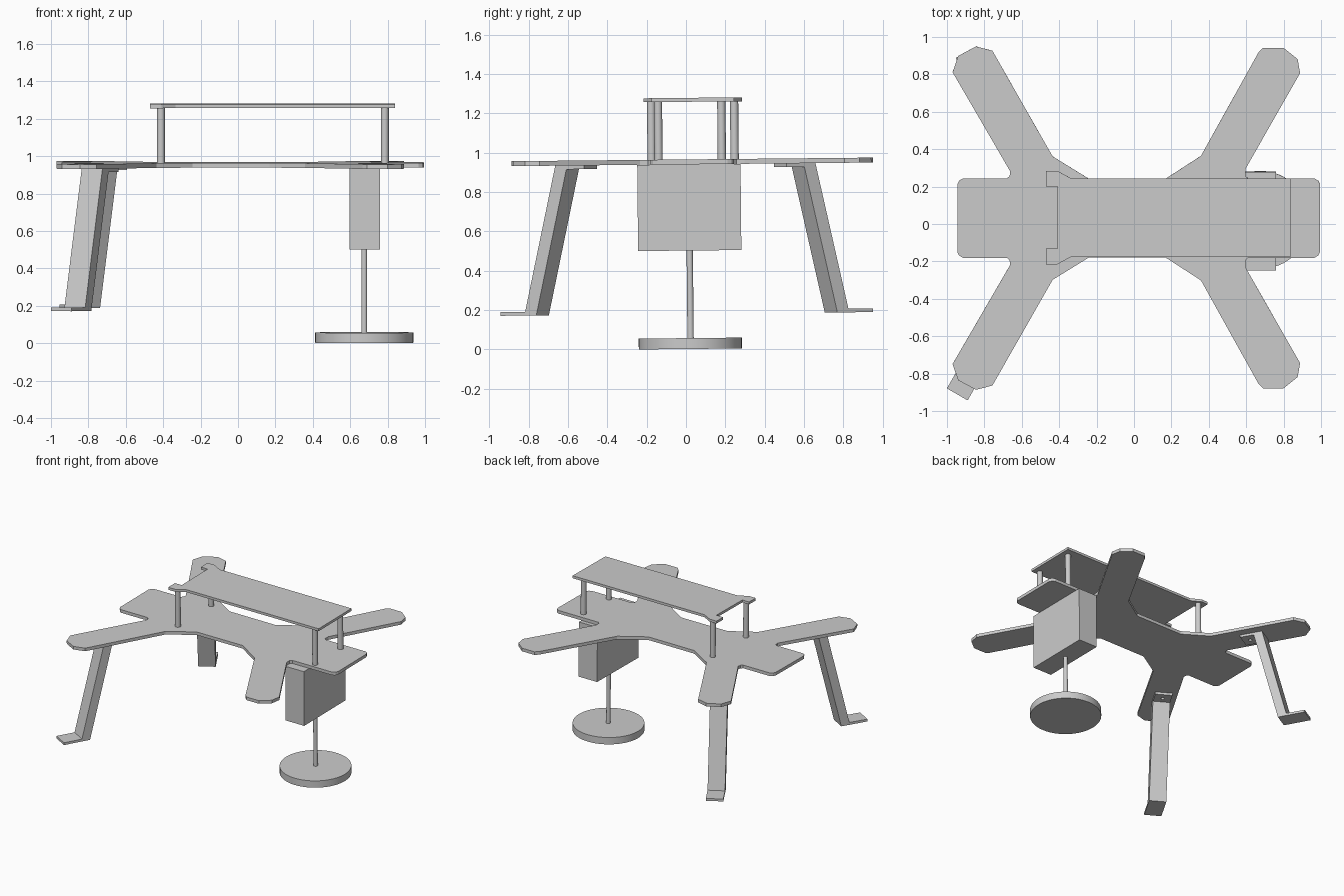
import bpy, bmesh
from math import radians
from mathutils import Matrix, Vector

if "Cube" in bpy.data.objects:
    bpy.data.objects.remove(bpy.data.objects["Cube"])

# The whole model leans very slightly about the x axis
TILT = Matrix.Translation((0, 0, 0.0024)) @ Matrix.Rotation(0.01, 4, 'X')


def finish(name, bm, smooth=False):
    bmesh.ops.recalc_face_normals(bm, faces=bm.faces)
    bm.transform(TILT)
    me = bpy.data.meshes.new(name)
    bm.to_mesh(me)
    bm.free()
    ob = bpy.data.objects.new(name, me)
    bpy.context.collection.objects.link(ob)
    if smooth:
        bpy.ops.object.select_all(action='DESELECT')
        ob.select_set(True)
        bpy.context.view_layer.objects.active = ob
        bpy.ops.object.shade_smooth_by_angle(angle=radians(35))
    return ob


def prism(name, points, offset):
    """Closed polygon of 3D points extruded along offset."""
    bm = bmesh.new()
    face = bm.faces.new([bm.verts.new(p) for p in points])
    new = bmesh.ops.extrude_face_region(bm, geom=[face], use_keep_orig=True)
    verts = [g for g in new['geom'] if isinstance(g, bmesh.types.BMVert)]
    bmesh.ops.translate(bm, verts=verts, vec=offset)
    return finish(name, bm)


def plate(name, half, yc, z0, z1):
    """Plate whose outline is mirrored about y = yc."""
    outline = half + [(x, -y) for x, y in reversed(half)]
    return prism(name, [(x, yc + y, z0) for x, y in outline], Vector((0, 0, z1 - z0)))


def rod(name, x, y, z0, z1, r, seg=24):
    bm = bmesh.new()
    bmesh.ops.create_cone(bm, cap_ends=True, segments=seg, radius1=r, radius2=r, depth=z1 - z0,
                          matrix=Matrix.Translation((x, y, (z0 + z1) / 2)))
    return finish(name, bm, True)


# Main frame with four splayed arms
frame_half = [
    (.995, .18), (.985, .2), (.965, .212), (.61, .212), (.595, .225), (.597, .265),
    (.888, .775), (.875, .85), (.80, .91), (.69, .91), (.665, .885), (.358, .333),
    (.168, .21), (-.242, .211), (-.435, .33), (-.757, .895), (-.845, .918), (-.94, .867),
    (-.97, .78), (-.662, .25), (-.665, .225), (-.68, .212), (-.915, .212), (-.935, .2),
    (-.945, .18)]
plate("main_frame", frame_half, 0.041, 0.938, 0.963)

# Upper deck with two tabs at the left end
deck_half = [(.84, .209), (-.335, .209), (-.41, .25), (-.47, .25), (-.47, .165), (-.41, .165)]
plate("upper_deck", deck_half, 0.047, 1.256, 1.276)

# Four posts carrying the deck
for label, x, ys in (("left", -.412, (-.165, .257)), ("right", .785, (-.13, .192))):
    for side, y in zip(("front", "back"), ys):
        rod(f"{label}_{side}_post", x, y, 0.963, 1.256, 0.021)

# Hanging box, its stem and the round base
bm = bmesh.new()
bmesh.ops.create_cube(bm, size=1, matrix=Matrix.Translation((.6775, .024, .719)) @
                      Matrix.Diagonal((.165, .525, .438, 1)))
finish("hanging_box", bm)
rod("stem", .675, .024, .055, .5, .016)
rod("round_base", .675, .022, 0, .055, .262, 64)

# Two bent legs under the left arms: outward foot, slanted shank, inward flange
profile = [(0, .178), (-.21, .178), (-.395, .919), (-.5, .919), (-.5, .938),
           (-.33, .938), (-.145, .197), (0, .197)]
for label, end, s in (("front", (-.945, -.909), -1), ("back", (-.898, .921), 1)):
    out = Vector((-.5, s * .866, 0))
    side = Vector((.866, s * .5, 0)) * .128
    base = Vector((*end, 0)) - side / 2
    leg = prism(f"{label}_leg", [base + out * u + Vector((0, 0, z)) for u, z in profile], side)
    # Screw hole in the flange
    c = Vector((*end, 0)) + out * -.445
    cutter = rod(f"{label}_hole_cutter", c.x, c.y, .88, .98, .013, 16)
    cutter.hide_render = True
    cutter.hide_viewport = True
    mod = leg.modifiers.new("screw_hole", 'BOOLEAN')
    mod.operation = 'DIFFERENCE'
    mod.solver = 'EXACT'
    mod.object = cutter
